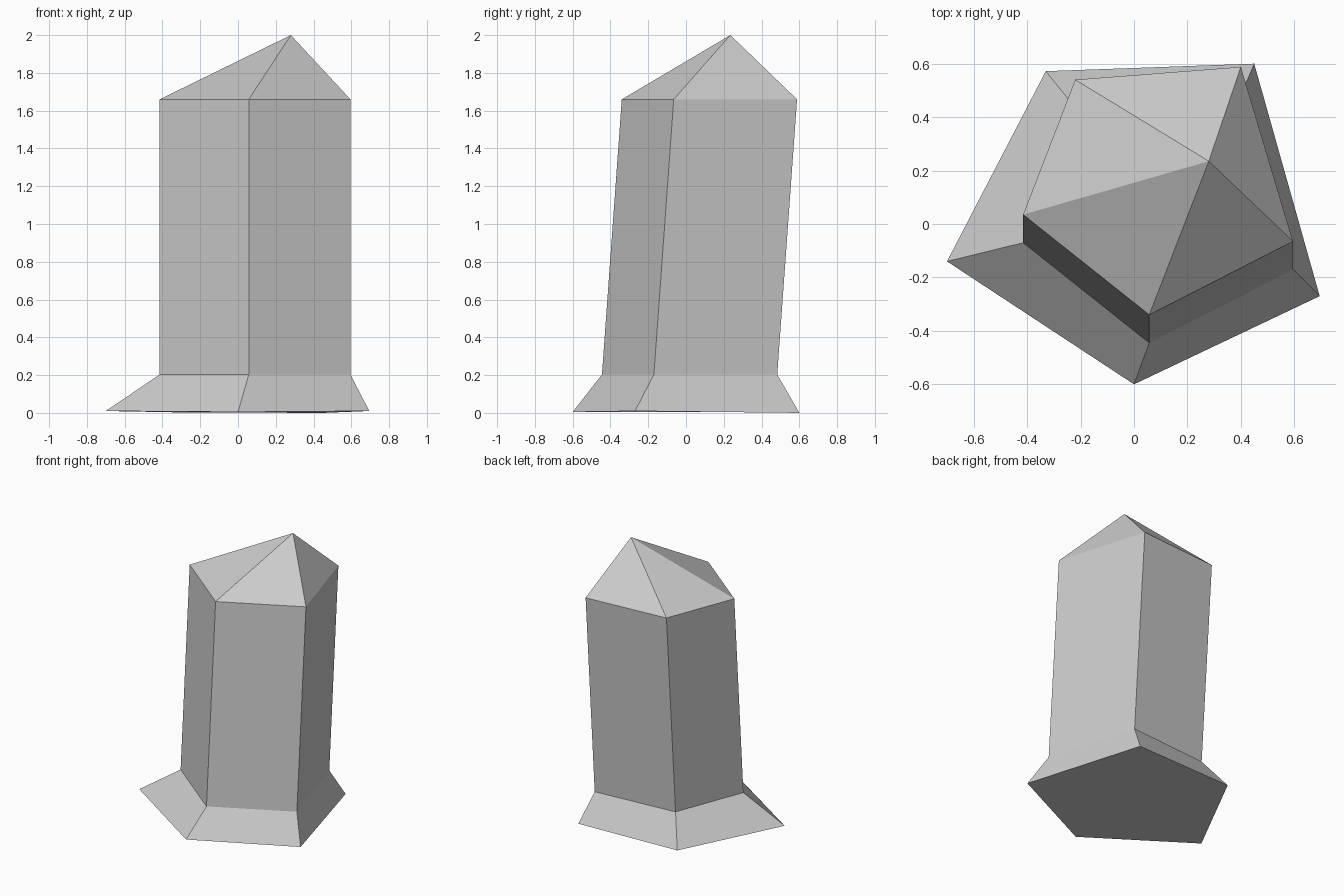
import bpy
import bmesh
from mathutils import Vector

cube = bpy.data.objects.get("Cube")
if cube:
    bpy.data.objects.remove(cube)

stone = bpy.data.materials.new("stone_grey")
stone.use_nodes = True
stone.diffuse_color = (0.6, 0.6, 0.6, 1)
stone.node_tree.nodes["Principled BSDF"].inputs["Base Color"].default_value = (0.6, 0.6, 0.6, 1)


def loft(name, lower, upper, close_bottom=False):
    """Join two rings with flat sides; a single upper point makes a pyramid."""
    bm = bmesh.new()
    low = [bm.verts.new(p) for p in lower]
    top = [bm.verts.new(p) for p in upper]
    n = len(low)
    for i in range(n):
        j = (i + 1) % n
        if len(top) == 1:
            bm.faces.new((low[i], low[j], top[0]))
        else:
            bm.faces.new((low[i], low[j], top[j], top[i]))
    if close_bottom:
        bm.faces.new(low[::-1])
    mesh = bpy.data.meshes.new(name)
    bm.to_mesh(mesh)
    bm.free()
    mesh.materials.append(stone)
    obj = bpy.data.objects.new(name, mesh)
    bpy.context.collection.objects.link(obj)
    return obj


# Irregular five-sided outlines, counter-clockwise from the front corner
ground = [(0, -0.6, 0.005), (0.695, -0.27, 0.01), (0.45, 0.6, 0),
          (-0.33, 0.572, 0.003), (-0.7, -0.14, 0.01)]
outline = [(0.057, -0.445), (0.595, -0.17), (0.4, 0.483),
           (-0.22, 0.435), (-0.415, -0.07)]
waist = [Vector((x, y, 0.203)) for x, y in outline]
lean = Vector((0, 0.105, 1.457))
shoulder = [p + lean for p in waist]
apex = Vector((0.28, 0.235, 2))

# Flared foot, leaning shaft and off-centre pointed cap
loft("foot", ground, waist, close_bottom=True)
loft("shaft", waist, shoulder)
loft("cap", shoulder, [apex])
